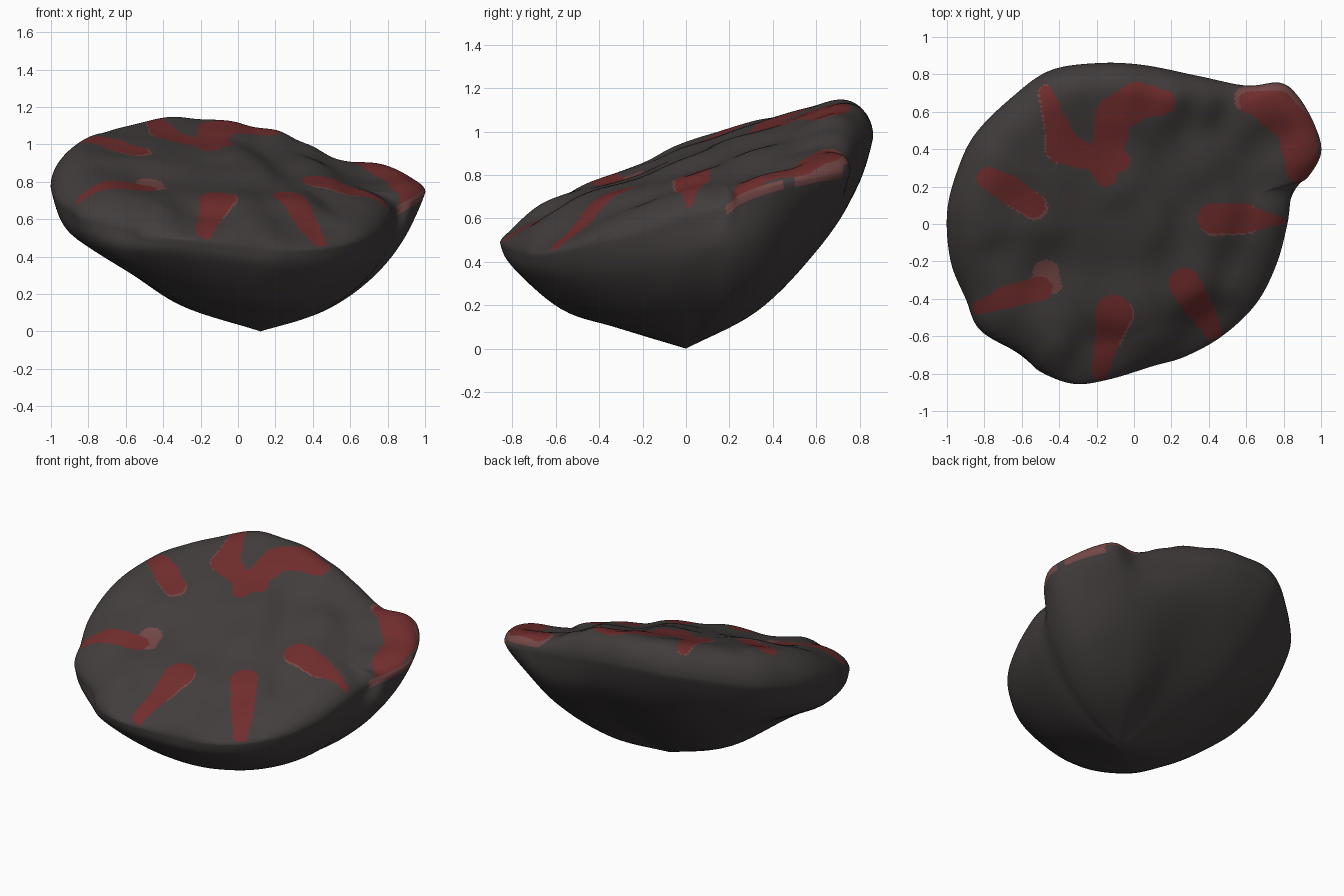
import bpy, bmesh, math
from mathutils import Vector, noise

if "Cube" in bpy.data.objects:
    bpy.data.objects.remove(bpy.data.objects["Cube"])

# rim of the rock, counter-clockwise (x, y, z)
RIM = [(.82, 0, .6), (.85, .19, .64), (.93, .25, .69), (1.0, .38, .74), (.97, .52, .77),
       (.88, .68, .8), (.78, .755, .82), (.6, .74, .83), (.35, .79, .88), (.05, .85, .95),
       (-.2, .86, .98), (-.45, .82, .98), (-.65, .68, .94), (-.85, .48, .88), (-.95, .27, .83),
       (-1, .05, .79), (-.98, -.2, .71), (-.9, -.4, .65), (-.82, -.57, .6), (-.6, -.7, .54),
       (-.5, -.79, .5), (-.32, -.855, .49), (-.13, -.83, .47), (.1, -.76, .44), (.27, -.71, .43),
       (.47, -.6, .44), (.65, -.43, .48), (.76, -.22, .53)]

# heights of the lumpy top face (x, y, z)
TOP = [(0, 0, .88), (-.45, .66, 1.145), (-.1, .65, 1.115), (.18, .66, 1.08), (.36, .62, 1.0),
       (.52, .58, .91), (.65, .64, .9), (.85, .62, .9), (.92, .4, .83), (.76, .45, .8),
       (.78, .2, .74), (.4, .03, .81), (.72, .02, .74), (.28, -.3, .73), (.44, -.55, .52),
       (-.1, -.42, .73), (-.17, -.72, .57), (-.45, -.3, .77), (-.78, -.42, .78), (-.5, -.6, .7),
       (-.55, .08, .96), (-.78, .28, 1.05), (-.8, 0, .96), (-.7, -.2, .85), (-.12, .24, .985),
       (.3, .35, .93), (-.65, .5, 1.09), (.6, -.25, .64), (-.86, -.46, .77)]

# underside in eight directions from +x: reach of first ring, then three ring heights
LOW = [(.94, .41, .23, .09), (.94, .6, .39, .16), (.94, .74, .49, .24), (.94, .72, .44, .22),
       (.945, .57, .42, .16), (.98, .43, .25, .12), (.96, .35, .18, .1), (.965, .32, .17, .08)]
APEX = Vector((.12, 0, 0))

# painted marks: chains of (x, y, radius)
RED = [[(-.78, .245, .06), (-.66, .18, .075), (-.54, .1, .065)],
       [(-.83, -.45, .035), (-.68, -.39, .06), (-.5, -.345, .065)],
       [(-.18, -.79, .045), (-.14, -.6, .07), (-.11, -.48, .1)],
       [(.27, -.32, .085), (.37, -.48, .07), (.45, -.62, .035)],
       [(.42, .03, .08), (.58, .03, .08), (.79, .015, .02)],
       [(-.47, .705, .037), (-.42, .55, .06), (-.38, .41, .09), (-.2, .34, .06), (-.15, .26, .06)],
       [(-.08, .34, .06), (-.15, .33, .08), (-.11, .58, .1), (.02, .66, .1), (.15, .65, .07)],
       [(.62, .65, .06), (.77, .64, .075), (.87, .5, .1), (.9, .3, .09)],
       [(.66, .62, .05), (.78, .52, .05)]]
PALE = [[(-.65, .17, .075), (-.53, .09, .07)],
        [(-.47, -.265, .075), (-.43, -.33, .045)],
        [(-.1, -.49, .102), (-.13, -.6, .072)],
        [(.43, .02, .085), (.6, .025, .08)],
        [(-.475, .705, .04), (-.425, .55, .062), (-.385, .41, .092)],
        [(.6, .67, .065), (.8, .69, .08), (.9, .56, .1)]]
UNDER_PALE = [[(.87, .24, .06), (.97, .39, .06)], [(.95, .54, .05), (.86, .68, .05)]]


def catmull(a, b, c, d, t):
    return .5 * (2 * b + (c - a) * t + (2 * a - 5 * b + 4 * c - d) * t * t
                 + (3 * b - a - 3 * c + d) * t ** 3)


def top_height(x, y):
    # smoothed scatter interpolation of the offsets from a tilted plane
    total = weight = 0
    for px, py, pz in TOP:
        w = 1 / (((x - px) ** 2 + (y - py) ** 2) + .015) ** 2
        total += w * (pz - .32 * py)
        weight += w
    return total / weight + .32 * y + .015 * noise.noise(Vector((x * 3.5, y * 3.5, 3)))


def low_profile(angle):
    a = (angle / (math.pi / 4)) % 8
    i, t = int(a), a % 1
    quad = [LOW[(i + k) % 8] for k in (-1, 0, 1, 2)]
    reach, za, zb, zc = [catmull(*vals, t) for vals in zip(*quad)]
    lip = math.exp(-((angle - .56) / .28) ** 2)      # raised underside of the side bump
    return ((reach, za + .06 * lip, .6 + .3 * lip), (.73, zb, .95), (.42, zc, 1))


def inside(marks, x, y):
    for chain in marks:
        for (ax, ay, ar), (bx, by, br) in zip(chain, chain[1:]):
            dx, dy = bx - ax, by - ay
            t = max(0, min(1, ((x - ax) * dx + (y - ay) * dy) / (dx * dx + dy * dy)))
            if math.hypot(x - ax - dx * t, y - ay - dy * t) < ar + (br - ar) * t:
                return True
    return False


# smooth closed rim curve and a softened copy for the underside
SUB, FLAT_ROWS, ROLL_ROWS, LOW_STEPS, ROLL = 16, 60, 30, 7, .78
rim_pts = [Vector(p) for p in RIM]
n = len(rim_pts)
rim = [catmull(*(rim_pts[(i + k) % n] for k in (-1, 0, 1, 2)), s / SUB)
       for i in range(n) for s in range(SUB)]
N = len(rim)
W = 42
soft = [sum((rim[(i + k) % N] for k in range(-W, W + 1)), Vector()) / (2 * W + 1) * 1.02
        for i in range(N)]

# top rows: even spacing on the flat, then a rounded roll down to the rim
steps = [(ROLL * r / FLAT_ROWS, 1) for r in range(1, FLAT_ROWS + 1)]
for r in range(1, ROLL_ROWS + 1):
    phi = math.pi / 2 * r / ROLL_ROWS
    steps.append((ROLL + (1 - ROLL) * math.sin(phi), math.cos(phi)))
rows = []
for t, lift in steps:
    row = []
    for p in rim:
        x, y = p.x * t, p.y * t
        row.append(Vector((x, y, p.z + (top_height(x, y) - p.z) * lift)))
    rows.append(row)

# underside rows from the rim to the lowest point
columns = []
for p, q in zip(rim, soft):
    ctrl = [p + Vector((0, 0, .12)), p]
    for f, z, blend in low_profile(math.atan2(p.y, p.x)):
        v = APEX.lerp(p.lerp(q, blend), f)
        ctrl.append(Vector((v.x, v.y, z)))
    ctrl += [APEX.copy(), APEX * 2 - ctrl[-1]]
    columns.append([catmull(*ctrl[k:k + 4], s / LOW_STEPS)
                    for k in range(4) for s in range(LOW_STEPS)][1:])
rows += [list(row) for row in zip(*columns)]

# rock body
bm = bmesh.new()
centre = bm.verts.new((0, 0, top_height(0, 0)))
tip = bm.verts.new(APEX)
rings = [[bm.verts.new(p) for p in row] for row in rows]
LAST_PAINTED = FLAT_ROWS + int(ROLL_ROWS * .8)


def paint(face, row):
    c = face.calc_center_median()
    if row < LAST_PAINTED:
        face.material_index = 1 if inside(RED, c.x, c.y) else 2 if inside(PALE, c.x, c.y) else 0
    elif row < FLAT_ROWS + ROLL_ROWS and inside(UNDER_PALE, c.x, c.y):
        face.material_index = 2


for i in range(N):
    j = (i + 1) % N
    bm.faces.new((centre, rings[0][i], rings[0][j]))
    bm.faces.new((tip, rings[-1][j], rings[-1][i]))
    for r in range(len(rings) - 1):
        paint(bm.faces.new((rings[r][i], rings[r + 1][i], rings[r + 1][j], rings[r][j])), r)
bmesh.ops.recalc_face_normals(bm, faces=bm.faces)
for f in bm.faces:
    f.smooth = True

# settle on the floor
low = min(v.co.z for v in bm.verts)
bmesh.ops.translate(bm, vec=(0, 0, -low), verts=bm.verts)

mesh = bpy.data.meshes.new("rock")
bm.to_mesh(mesh)
bm.free()
for name, col in (("dark stone", (.054, .047, .046, 1)),
                  ("red paint", (.165, .026, .026, 1)),
                  ("faded red paint", (.17, .063, .06, 1))):
    mat = bpy.data.materials.new(name)
    mat.diffuse_color = col
    mat.use_nodes = True
    mat.node_tree.nodes["Principled BSDF"].inputs["Base Color"].default_value = mat.diffuse_color
    mesh.materials.append(mat)
rock = bpy.data.objects.new("rock", mesh)
bpy.context.collection.objects.link(rock)
